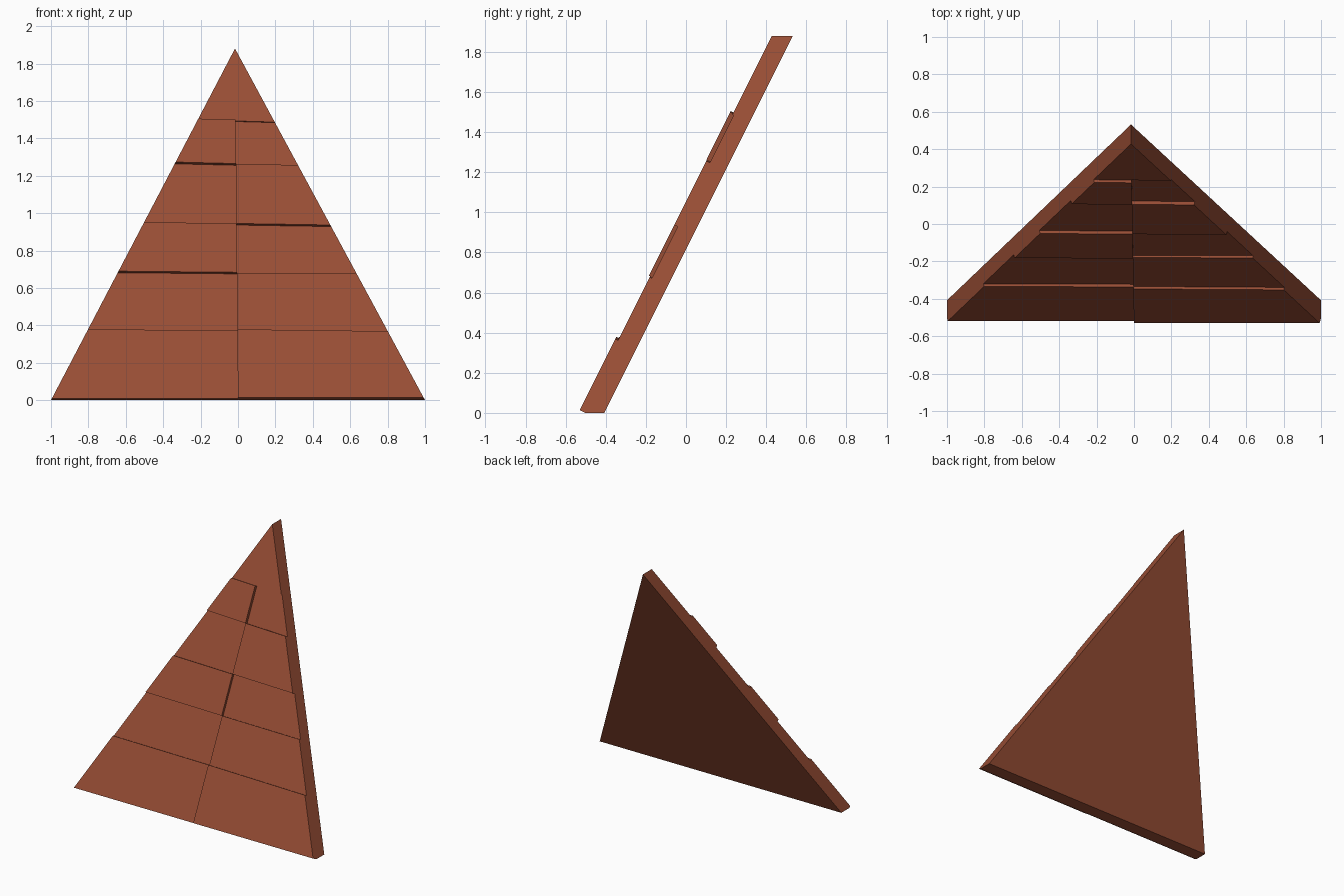
import bpy
import math

if "Cube" in bpy.data.objects:
    bpy.data.objects.remove(bpy.data.objects["Cube"])

TOP, APEX_X = 1.88, -0.016
FRONT, BACK = -0.502, -0.408      # y of the front and back planes at z = 0
SLOPE = 0.5
N = math.hypot(1, SLOPE)

clay = bpy.data.materials.new("terracotta")
clay.diffuse_color = (0.31, 0.074, 0.035, 1)
clay.use_nodes = True
clay.node_tree.nodes["Principled BSDF"].inputs["Base Color"].default_value = clay.diffuse_color


def edge(side, z):
    """x of the sloping outline (side -1, 1) or of the middle seam (side 0)."""
    return side + (APEX_X - side) * z / TOP


def solid(name, back, front):
    """Prism joining two matching outlines, listed anticlockwise from the front."""
    n = len(back)
    faces = [tuple(range(n))[::-1], tuple(range(n, 2 * n))]
    faces += [(i, (i + 1) % n, n + (i + 1) % n, n + i) for i in range(n)]
    mesh = bpy.data.meshes.new(name)
    mesh.from_pydata(back + front, [], faces)
    mesh.materials.append(clay)
    ob = bpy.data.objects.new(name, mesh)
    bpy.context.collection.objects.link(ob)


def tile(name, corners, d):
    """Tile raised by d along the normal; corners are (side, z)."""
    rings = []
    for h in (0, h_out := d):
        ring = []
        for side, z in corners:
            zz = min(z + h * SLOPE / N, TOP)
            ring.append((edge(side, zz), FRONT + SLOPE * zz - h * N, zz))
        rings.append(ring)
    solid(name, *rings)


# Sloping triangular slab
outline = [(-1, 0), (1, 0), (0, TOP)]
solid("roof_slab",
      [(edge(s, z), BACK + SLOPE * z, z) for s, z in outline],
      [(edge(s, z), FRONT + SLOPE * z, z) for s, z in outline])

# Row boundaries (left, middle, right) and tile heights (left, right)
rows = [(0, 0, 0), (0.37, 0.365, 0.355), (0.68, 0.674, 0.67),
        (0.942, 0.935, 0.927), (1.262, 1.254, 1.247), (1.494, 1.489, 1.483)]
heights = [(0.019, 0.031), (0.003, 0.016), (0.022, 0.003),
           (0.004, 0.022), (0.025, 0.002)]
for i, (dl, dr) in enumerate(heights):
    (l0, m0, r0), (l1, m1, r1) = rows[i], rows[i + 1]
    tile(f"left_tile_{i}", [(-1, l0), (0, m0), (0, m1), (-1, l1)], dl)
    tile(f"right_tile_{i}", [(0, m0), (1, r0), (1, r1), (0, m1)], dr)

# Single cap tile at the peak
l, m, r = rows[-1]
tile("peak_tile", [(-1, l), (0, m), (1, r), (0, TOP)], 0.009)
